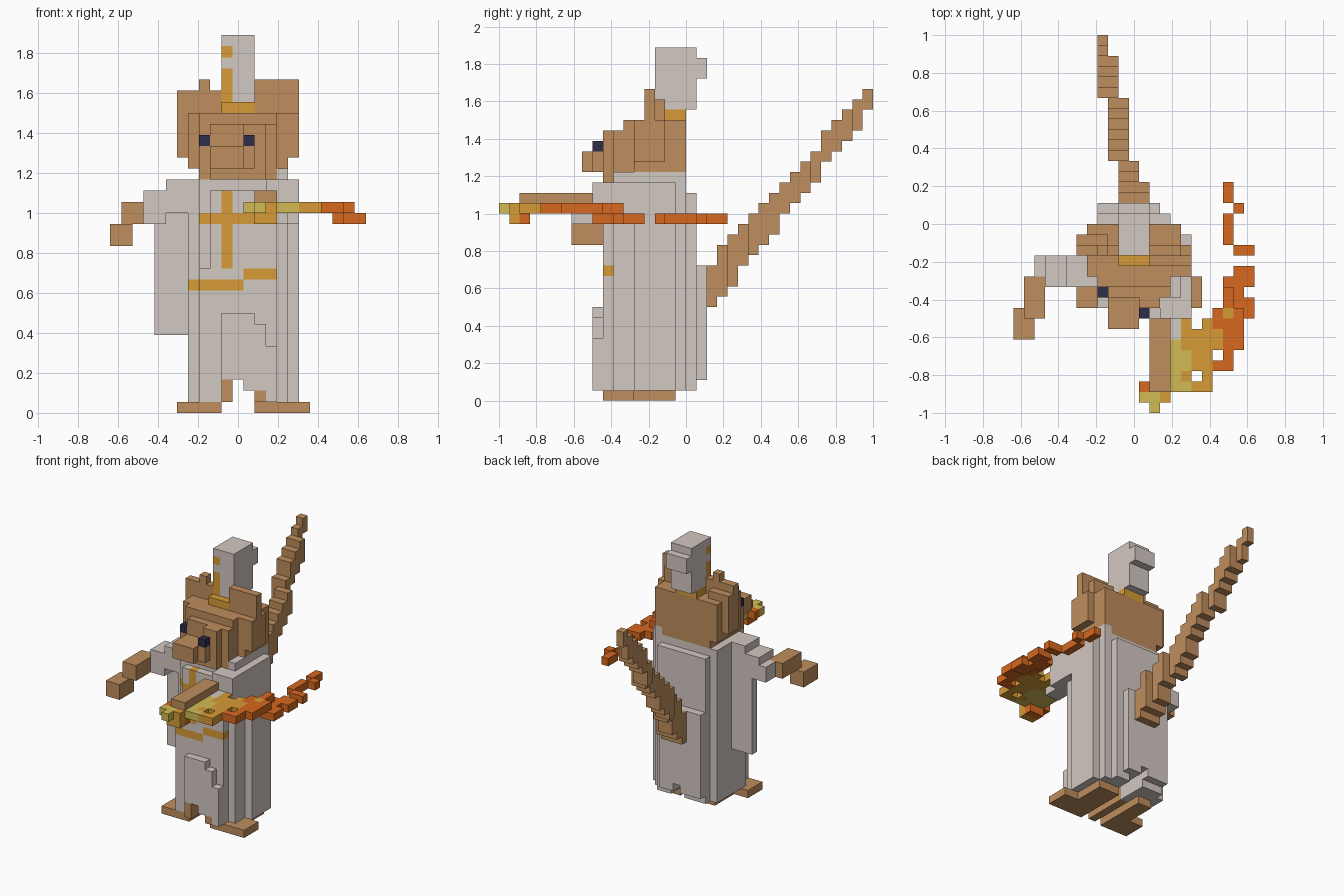
import bpy
import bmesh
from mathutils import Vector

cube = bpy.data.objects.get("Cube")
if cube:
    bpy.data.objects.remove(cube, do_unlink=True)

UNIT = 2 / 36                       # edge of one block
ORIGIN = Vector((11.5, 18, 0))      # block position of the world origin

COLOURS = {
    "brown_fur": (0.52, 0.27, 0.11),
    "grey_cloth": (0.65, 0.58, 0.54),
    "gold": (0.67, 0.33, 0.037),
    "flame_orange": (0.68, 0.14, 0.014),
    "flame_yellow": (0.64, 0.5, 0.09),
    "navy_eye": (0.026, 0.026, 0.065),
}
FUR, CLOTH, GOLD, ORANGE, YELLOW, NAVY = range(len(COLOURS))

materials = []
for label, rgb in COLOURS.items():
    mat = bpy.data.materials.new(label)
    mat.use_nodes = True
    mat.diffuse_color = (*rgb, 1)
    shader = mat.node_tree.nodes["Principled BSDF"]
    shader.inputs["Base Color"].default_value = (*rgb, 1)
    shader.inputs["Roughness"].default_value = 0.9
    materials.append(mat)

blocks = {}                         # block position -> (part name, colour)


def fill(part, colour, x, y, z):
    """Fill a range of blocks; later fills replace earlier ones."""
    for i in range(*x):
        for j in range(*y):
            for k in range(*z):
                blocks[i, j, k] = (part, colour)


def carve(x, y, z):
    for i in range(*x):
        for j in range(*y):
            for k in range(*z):
                blocks.pop((i, j, k), None)


# Robe: rounded body, raised apron, back train, shoulders and collar
fill("robe", CLOTH, (7, 16), (12, 18), (1, 21))
fill("robe", CLOTH, (16, 17), (13, 17), (1, 21))
fill("robe", CLOTH, (8, 16), (11, 12), (1, 21))
fill("robe", CLOTH, (8, 15), (10, 11), (1, 20))
fill("robe", CLOTH, (8, 15), (18, 19), (1, 20))
fill("robe", CLOTH, (8, 14), (19, 20), (2, 13))
fill("robe", CLOTH, (8, 16), (11, 18), (21, 22))
for right, top in ((13, 9), (14, 8), (15, 6)):
    fill("robe", CLOTH, (10, right), (9, 10), (1, top))
carve((11, 13), (9, 20), (0, 2))
carve((11, 12), (9, 20), (2, 3))
carve((8, 9), (10, 11), (13, 20))

# Gold trim on the robe front
fill("robe", GOLD, (10, 11), (10, 11), (13, 20))
fill("robe", GOLD, (9, 14), (10, 11), (17, 18))
fill("robe", GOLD, (8, 9), (11, 12), (17, 18))
fill("robe", GOLD, (8, 12), (10, 11), (11, 12))
fill("robe", GOLD, (7, 8), (12, 13), (11, 12))
fill("robe", GOLD, (12, 15), (10, 11), (12, 13))

# Legs and feet
fill("right_foot", FUR, (6, 10), (10, 13), (0, 1))
fill("right_foot", FUR, (8, 10), (13, 17), (0, 1))
fill("right_foot", FUR, (10, 11), (9, 15), (1, 3))
fill("left_foot", FUR, (13, 18), (10, 13), (0, 1))
fill("left_foot", FUR, (13, 16), (13, 17), (0, 1))
fill("left_foot", FUR, (13, 14), (9, 14), (1, 2))

# Outstretched right arm with a thin hanging sleeve
fill("right_sleeve", CLOTH, (4, 7), (14, 15), (7, 20))
fill("right_sleeve", CLOTH, (5, 7), (12, 15), (18, 21))
fill("right_sleeve", CLOTH, (3, 5), (12, 15), (17, 20))
fill("right_sleeve", CLOTH, (2, 3), (13, 15), (17, 19))
fill("right_hand", FUR, (1, 3), (9, 13), (17, 19))
fill("right_hand", FUR, (0, 2), (7, 10), (15, 17))

# Left arm reaching forward
fill("left_sleeve", CLOTH, (14, 17), (9, 13), (17, 21))
fill("left_sleeve", CLOTH, (14, 16), (7, 9), (17, 19))
fill("left_hand", FUR, (13, 15), (2, 9), (19, 20))

# Head turned slightly to its right, stepping down to the snout
fill("head", FUR, (7, 16), (13, 18), (22, 27))
fill("head", FUR, (8, 15), (12, 18), (21, 27))
fill("head", FUR, (8, 9), (11, 12), (21, 24))
fill("head", FUR, (9, 15), (11, 12), (21, 26))
fill("head", FUR, (9, 12), (10, 11), (21, 24))
fill("head", FUR, (12, 14), (10, 11), (21, 26))
fill("head", FUR, (9, 13), (9, 10), (22, 24))
fill("snout", FUR, (9, 12), (8, 9), (22, 24))
for name, x, y in (("right_eye", 8, 11), ("left_eye", 12, 9)):
    fill(name, NAVY, (x, x + 1), (y, y + 1), (24, 25))

# Ears
fill("left_ear", FUR, (14, 17), (13, 16), (23, 27))
fill("left_ear", FUR, (13, 17), (14, 15), (23, 30))
fill("left_ear", FUR, (13, 16), (15, 16), (23, 29))
fill("right_ear", FUR, (6, 9), (15, 17), (23, 28))
fill("right_ear", FUR, (6, 10), (15, 16), (23, 29))
fill("right_ear", FUR, (8, 9), (15, 16), (29, 30))

# Tall hat with a gold band and front stripe
fill("hat", GOLD, (10, 13), (14, 18), (27, 28))
fill("hat", CLOTH, (10, 13), (15, 19), (28, 34))
fill("hat", CLOTH, (10, 13), (19, 20), (31, 33))
fill("hat", GOLD, (10, 11), (15, 16), (28, 31))
fill("hat", GOLD, (10, 11), (15, 16), (32, 33))

# Tail climbing away behind the robe, thinning and drifting sideways
for j in range(20, 36):
    step = j - 20
    low, high = round(9 + 1.24 * step), round(13.4 + 1.11 * step)
    start = 10 if j < 24 else 9 if j < 30 else 8
    width = 3 if j < 22 else 2 if j < 34 else 1
    fill("tail", FUR, (start, start + width), (j, j + 1), (low, high))

# Fire in the left hand: bright core fading to gold
fill("fire_core", GOLD, (15, 19), (2, 7), (18, 19))
fill("fire_core", GOLD, (16, 18), (7, 9), (18, 19))
fill("fire_core", GOLD, (18, 19), (7, 9), (18, 19))
fill("fire_core", YELLOW, (13, 17), (2, 7), (18, 19))
fill("fire_core", GOLD, (16, 17), (3, 4), (18, 19))
fill("fire_core", GOLD, (16, 17), (6, 7), (18, 19))
carve((17, 18), (3, 4), (18, 19))
carve((17, 18), (8, 9), (18, 19))

# Sparks at the fingertips
fill("sparks", ORANGE, (12, 14), (2, 3), (18, 19))
fill("sparks", YELLOW, (12, 14), (1, 2), (18, 19))
fill("sparks", YELLOW, (13, 14), (0, 1), (18, 19))
fill("sparks", GOLD, (14, 15), (1, 2), (18, 19))
fill("sparks", GOLD, (13, 15), (1, 2), (17, 18))
fill("sparks", ORANGE, (13, 15), (2, 3), (17, 18))

# Orange flames licking outwards and trailing back
fill("flames", ORANGE, (19, 21), (8, 10), (18, 19))
fill("flames", ORANGE, (20, 22), (6, 9), (18, 19))
fill("flames", ORANGE, (19, 21), (4, 5), (18, 19))
fill("flames", ORANGE, (20, 21), (5, 6), (18, 19))
fill("flames", GOLD, (19, 20), (6, 8), (18, 19))
fill("flames", GOLD, (20, 21), (9, 10), (18, 19))
fill("flames", ORANGE, (21, 22), (9, 10), (18, 19))
fill("flames", ORANGE, (20, 21), (10, 12), (18, 19))
fill("flames", ORANGE, (21, 23), (9, 11), (17, 18))
fill("flames", ORANGE, (21, 22), (11, 12), (17, 18))
fill("flames", ORANGE, (21, 23), (12, 14), (17, 18))
fill("flames", ORANGE, (20, 21), (11, 13), (17, 18))
fill("flames", ORANGE, (21, 23), (15, 16), (17, 18))
fill("flames", ORANGE, (20, 21), (16, 19), (17, 18))
fill("flames", ORANGE, (21, 22), (19, 20), (17, 18))
fill("flames", ORANGE, (20, 21), (20, 22), (17, 18))


def build(part):
    """Make one mesh from the exposed block faces of a part."""
    bm = bmesh.new()
    corners = {}

    def corner(p):
        key = tuple(round(2 * c) for c in p)
        if key not in corners:
            corners[key] = bm.verts.new((p - ORIGIN) * UNIT)
        return corners[key]

    for cell, (owner, colour) in blocks.items():
        if owner != part:
            continue
        middle = Vector(cell) + Vector((0.5, 0.5, 0.5))
        for axis in range(3):
            for sign in (-1, 1):
                n, u = Vector(), Vector()
                n[axis], u[(axis + 1) % 3] = sign, 1
                if tuple(int(c + d) for c, d in zip(cell, n)) in blocks:
                    continue
                v = n.cross(u)
                ring = [middle + (n + a * u + b * v) / 2
                        for a, b in ((-1, -1), (1, -1), (1, 1), (-1, 1))]
                face = bm.faces.new([corner(p) for p in ring])
                face.material_index = colour
    mesh = bpy.data.meshes.new(part)
    bm.to_mesh(mesh)
    bm.free()
    for mat in materials:
        mesh.materials.append(mat)
    bpy.context.collection.objects.link(bpy.data.objects.new(part, mesh))


for part in sorted({owner for owner, _ in blocks.values()}):
    build(part)
